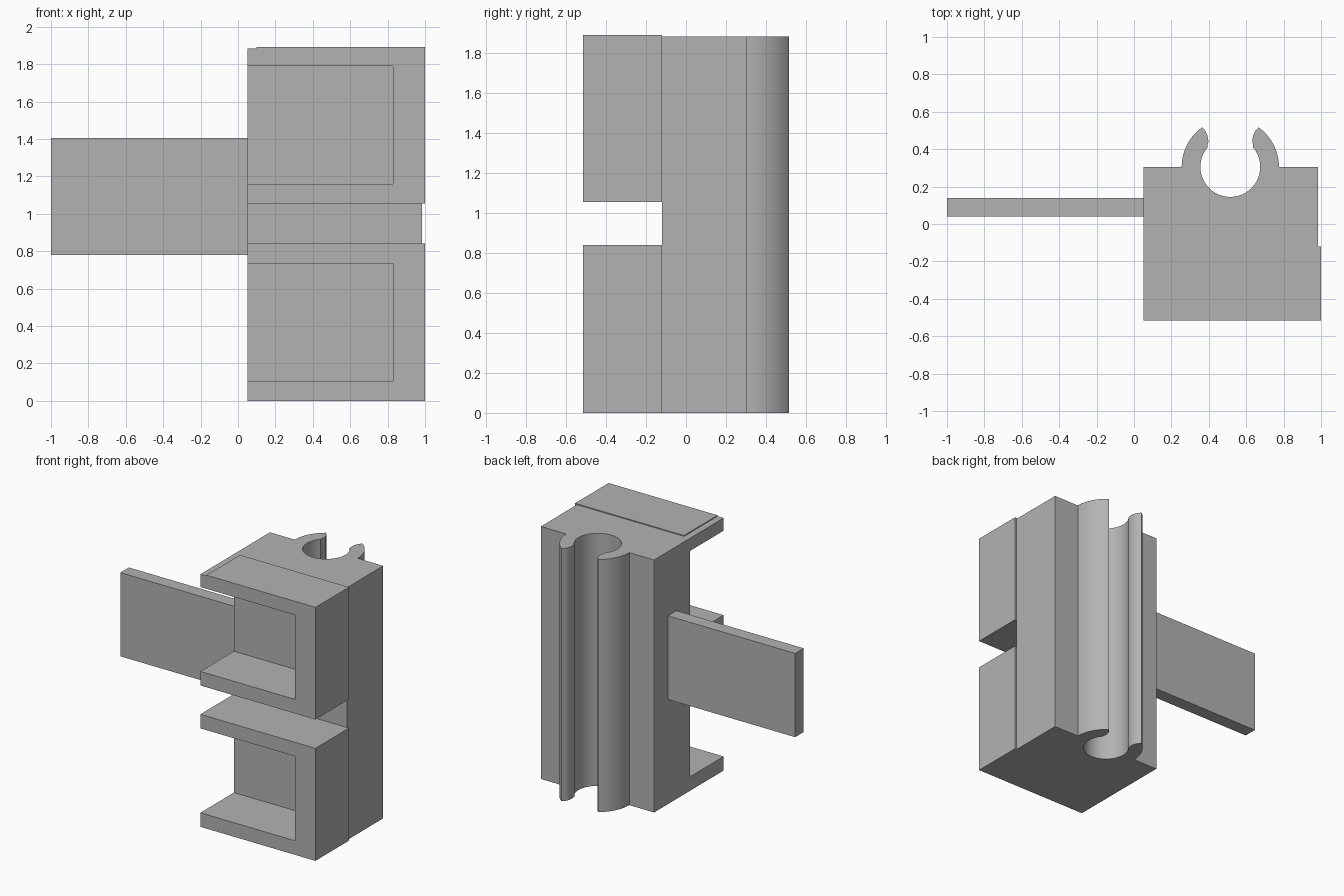
import bpy, bmesh, math

if "Cube" in bpy.data.objects:
    bpy.data.objects.remove(bpy.data.objects["Cube"])

grey = bpy.data.materials.new("plain grey")
grey.diffuse_color = (0.45, 0.45, 0.45, 1)
grey.use_nodes = True
grey.node_tree.nodes["Principled BSDF"].inputs["Base Color"].default_value = grey.diffuse_color


def prism(name, outline, lo, hi, axis="z"):
    """Extrude a closed outline along z, or an (x, z) outline along y."""
    bm = bmesh.new()
    place = (lambda a, b, c: (a, b, c)) if axis == "z" else (lambda a, b, c: (a, c, b))
    rings = [[bm.verts.new(place(a, b, c)) for a, b in outline] for c in (lo, hi)]
    bm.faces.new(rings[0])
    bm.faces.new(rings[1])
    n = len(outline)
    for i in range(n):
        j = (i + 1) % n
        bm.faces.new((rings[0][i], rings[0][j], rings[1][j], rings[1][i]))
    bmesh.ops.recalc_face_normals(bm, faces=bm.faces)
    mesh = bpy.data.meshes.new(name)
    bm.to_mesh(mesh)
    bm.free()
    mesh.materials.append(grey)
    obj = bpy.data.objects.new(name, mesh)
    bpy.context.collection.objects.link(obj)
    return obj


def rect(x0, x1, y0, y1):
    return [(x0, y0), (x1, y0), (x1, y1), (x0, y1)]


def arc(radius, a0, a1, steps):
    return [(CX + radius * math.cos(math.radians(a0 + (a1 - a0) * i / steps)),
             CY + radius * math.sin(math.radians(a0 + (a1 - a0) * i / steps)))
            for i in range(steps + 1)]


# Main block with the round snap clip along its back
CX, CY = 0.515, 0.305
TOP = 1.885
lip = [(0.121, 0.425), (0.117, 0.44), (0.119, 0.46), (0.124, 0.478), (0.134, 0.498)]
profile = [(0.05, -0.12), (0.985, -0.12), (0.985, CY)]
profile += arc(0.26, 0, 54.5, 16)                               # right outer jaw
profile += [(CX + dx, y) for dx, y in reversed(lip)]            # right lip
profile += arc(0.16, 41, -221, 48)                              # round socket
profile += [(CX - dx, y) for dx, y in lip]                      # left lip
profile += arc(0.26, 125.5, 180, 16)                            # left outer jaw
profile += [(0.05, CY)]
body = prism("clip_body", profile, 0, TOP)
bpy.context.view_layer.objects.active = body
body.select_set(True)
bpy.ops.object.shade_smooth_by_angle(angle=math.radians(30))

# Two front brackets, open to the front and the left
for name, z0, z1 in (("lower_bracket", 0, 0.84), ("upper_bracket", 1.055, TOP)):
    p0, p1 = z0 + 0.105, z0 + 0.735
    outline = [(0.05, z0), (1, z0), (1, z1), (0.05, z1),
               (0.05, p1), (0.83, p1), (0.83, p0), (0.05, p0)]
    prism(name, outline, -0.515, -0.12, axis="y")

# Thin raised pad on top of the upper bracket
prism("top_pad", rect(0.1, 1, -0.515, -0.12), TOP, 1.892)

# Flat arm reaching out to the left
prism("side_arm", rect(-1, 0.05, 0.04, 0.14), 0.78, 1.405)
